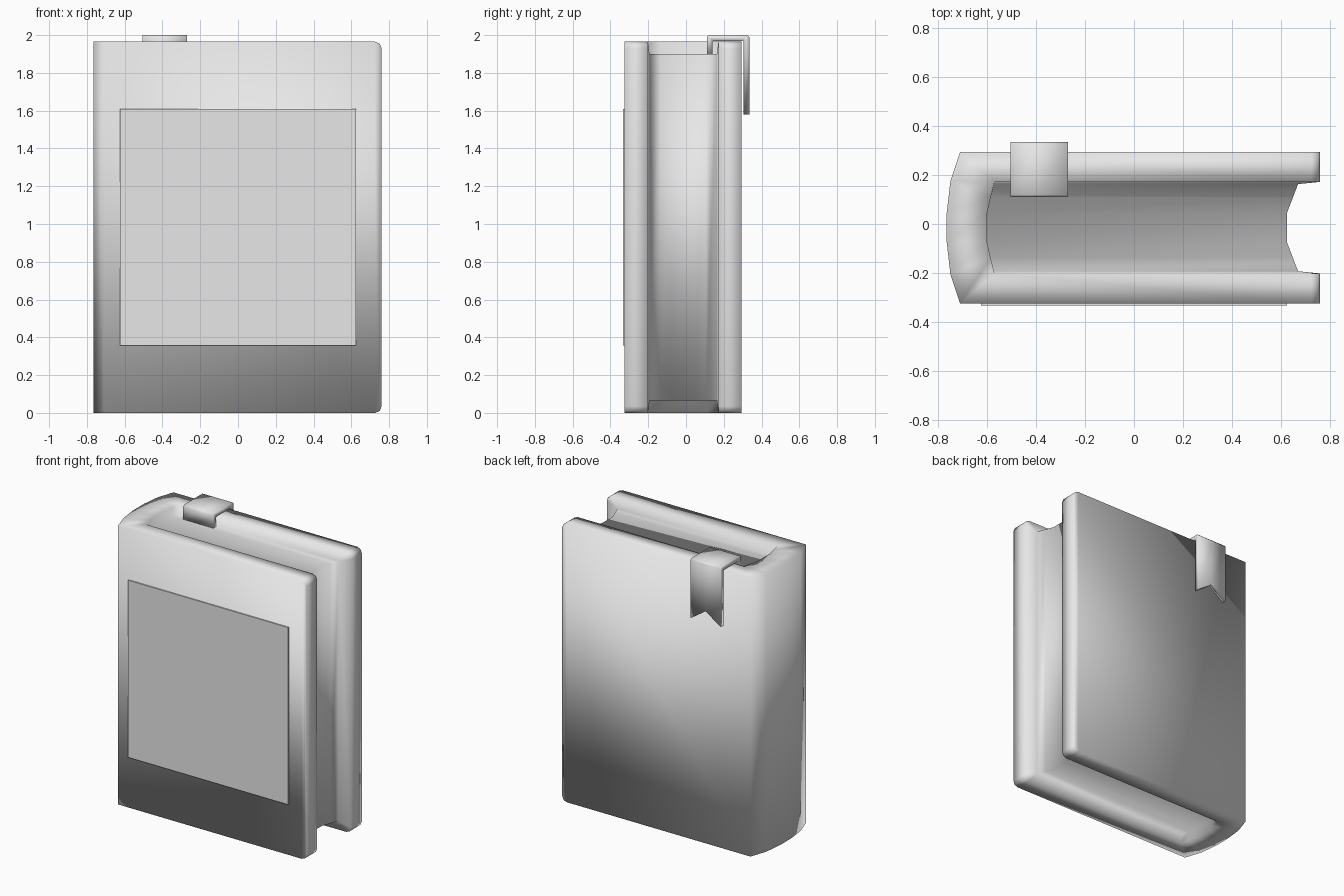
import bpy
import bmesh

if "Cube" in bpy.data.objects:
    bpy.data.objects.remove(bpy.data.objects["Cube"], do_unlink=True)

grey = bpy.data.materials.new("light_grey")
grey.use_nodes = True
grey.diffuse_color = (0.8, 0.8, 0.8, 1)
grey.node_tree.nodes["Principled BSDF"].inputs["Base Color"].default_value = (0.8, 0.8, 0.8, 1)


def make_object(name, faces, smooth=True):
    """Weld a list of point polygons into one closed object."""
    bm = bmesh.new()
    for points in faces:
        bm.faces.new([bm.verts.new(p) for p in points])
    bmesh.ops.remove_doubles(bm, verts=bm.verts, dist=0.0005)
    bmesh.ops.recalc_face_normals(bm, faces=bm.faces)
    for f in bm.faces:
        f.smooth = smooth
    mesh = bpy.data.meshes.new(name)
    bm.to_mesh(mesh)
    bm.free()
    mesh.materials.append(grey)
    obj = bpy.data.objects.new(name, mesh)
    bpy.context.collection.objects.link(obj)
    return obj


def pairs(items):
    return list(zip(items, items[1:]))


HEIGHT, MARGIN, SHIFT = 1.965, 0.065, -0.015


def at(xy, inset, top):
    """Point on a section, inset from the top or the bottom of the book."""
    return (xy[0], xy[1] + SHIFT, HEIGHT - inset if top else inset)


def mirror(xy):
    return (xy[0], -xy[1])


# Cover columns: outer point, inner point, height inset (rounded board corners)
board = [((x, -0.31), (x, -0.187), i)
         for x, i in ((0.76, 0.035), (0.75, 0.01), (0.725, 0.0))]
spine = [((-0.71, -0.31), (-0.57, -0.187), 0.0),
         ((-0.75, -0.19), (-0.586, -0.123), 0.0),
         ((-0.765, -0.06), (-0.6, -0.06), 0.0)]
half = board + spine
cols = half + [(mirror(o), mirror(i), k) for o, i, k in reversed(half)]

# Page columns: spine end and concave fore edge
fore = [(0.67, -0.178), (0.648, -0.12), (0.625, -0.06)]
fore += [mirror(p) for p in reversed(fore)]
back = [i for o, i, k in cols[3:9]]
back[0], back[-1] = (-0.57, -0.178), (-0.57, 0.178)
page_cols = list(zip(back, fore))

faces = []

# Outer cover surface and its top and bottom rims
for (o1, i1, k1), (o2, i2, k2) in pairs(cols):
    faces.append([at(o1, k1, 0), at(o2, k2, 0), at(o2, k2, 1), at(o1, k1, 1)])
    for top in (0, 1):
        faces.append([at(o1, k1, top), at(o2, k2, top), at(i2, k2, top), at(i1, k1, top)])

# Fore edges of the two boards
for o, i, k in (cols[0], cols[-1]):
    faces.append([at(o, k, 0), at(i, k, 0), at(i, k, 1), at(o, k, 1)])

# Page block: top, bottom and hollow fore edge
for (b1, f1), (b2, f2) in pairs(page_cols):
    for top in (0, 1):
        faces.append([at(p, MARGIN, top) for p in (b1, f1, f2, b2)])
    faces.append([at(f1, MARGIN, 0), at(f2, MARGIN, 0), at(f2, MARGIN, 1), at(f1, MARGIN, 1)])

# Inner lips joining the boards and spine to the pages
for top in (0, 1):
    for n, (c1, c2) in enumerate(pairs(cols[3:9])):
        faces.append([at(c1[1], 0, top), at(c2[1], 0, top),
                      at(back[n + 1], MARGIN, top), at(back[n], MARGIN, top)])
    for end, side in ((0, cols[:4]), (-1, cols[:-5:-1])):
        a, b, c, d = side
        b_page, f_page = at(back[end], MARGIN, top), at(fore[end], MARGIN, top)
        faces.append([at(d[1], d[2], top), at(c[1], c[2], top), f_page, b_page])
        faces.append([at(c[1], c[2], top), at(b[1], b[2], top), f_page])
        faces.append([at(b[1], b[2], top), at(a[1], a[2], top), f_page])
for end in (0, -1):
    o, i, k = cols[end]
    f = fore[end]
    faces.append([at(i, k, 0), at(i, k, 1), at(f, MARGIN, 1), at(f, MARGIN, 0)])

make_object("book_cover_and_pages", faces)

# Square label plate on the front cover
bpy.ops.mesh.primitive_cube_add(size=1, location=(0, -0.329, 0.983))
label = bpy.context.object
label.name = "front_label"
label.dimensions = (1.25, 0.009, 1.25)
label.data.materials.append(grey)

# Ribbon bookmark: folded strip with a swallow-tail end
outer = [(0.11, 1.9), (0.11, 1.99), (0.12, 2.0), (0.325, 2.0), (0.335, 1.99), (0.335, 1.58)]
inner = [(0.14, 1.9), (0.14, 1.965), (0.145, 1.97), (0.3, 1.97), (0.305, 1.965), (0.305, 1.58)]
xs = (-0.505, -0.388, -0.27)


def ribbon_point(path, n, x):
    y, z = path[n]
    notch = 0.08 if n == len(path) - 1 and x == xs[1] else 0
    return (x, y, z + notch)


ribbon = []
last = len(outer) - 1
for x1, x2 in pairs(xs):
    for n in range(last):
        for path in (outer, inner):
            ribbon.append([ribbon_point(path, n, x1), ribbon_point(path, n, x2),
                           ribbon_point(path, n + 1, x2), ribbon_point(path, n + 1, x1)])
    for n in (0, last):
        ribbon.append([ribbon_point(outer, n, x1), ribbon_point(outer, n, x2),
                       ribbon_point(inner, n, x2), ribbon_point(inner, n, x1)])
for x in (xs[0], xs[-1]):
    for n in range(last):
        ribbon.append([ribbon_point(outer, n, x), ribbon_point(outer, n + 1, x),
                       ribbon_point(inner, n + 1, x), ribbon_point(inner, n, x)])
make_object("ribbon_bookmark", ribbon)
